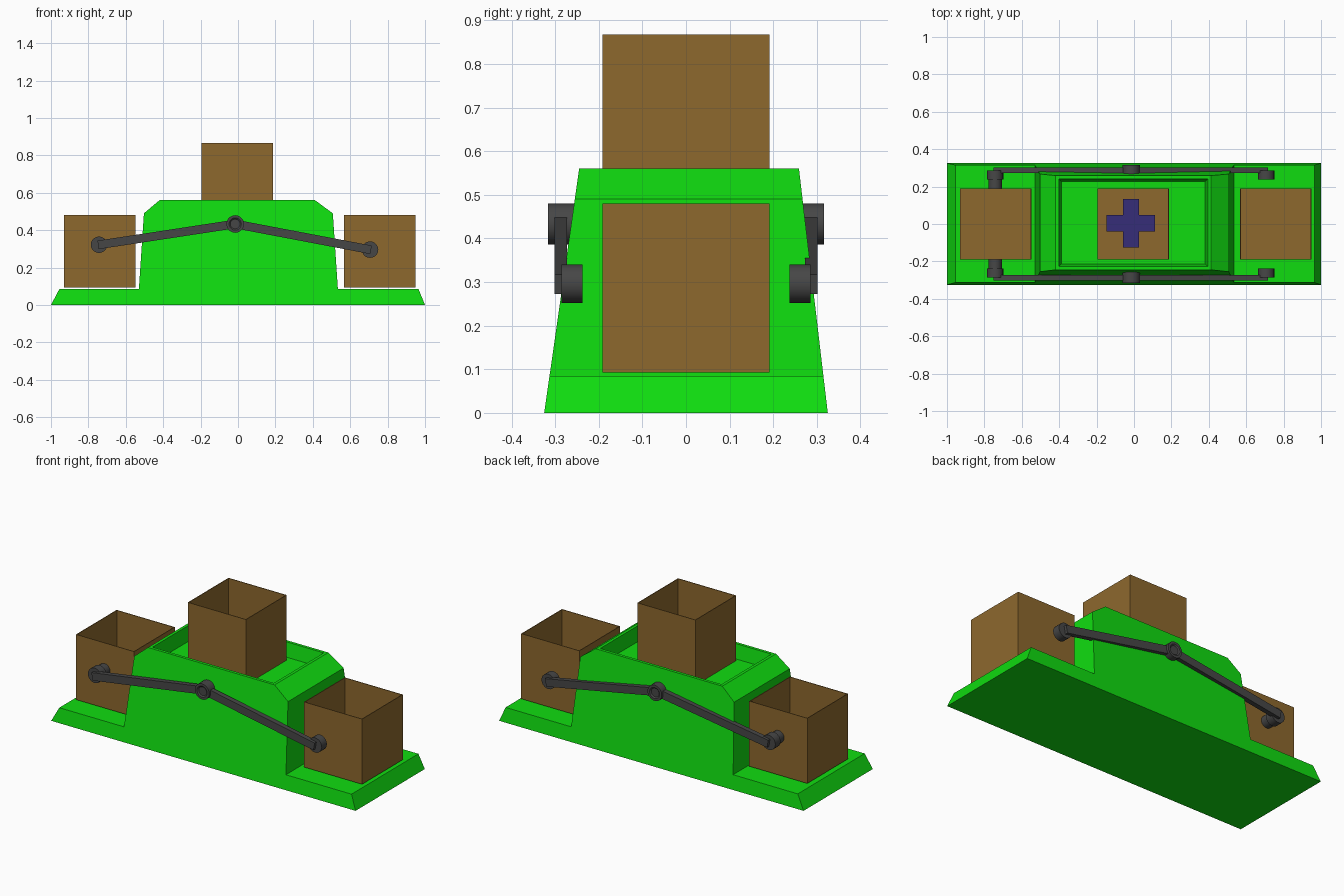
import bpy, bmesh, math
from mathutils import Matrix, Vector

if "Cube" in bpy.data.objects:
    bpy.data.objects.remove(bpy.data.objects["Cube"])


def material(name, rgb):
    m = bpy.data.materials.new(name)
    m.diffuse_color = (*rgb, 1)
    m.use_nodes = True
    m.node_tree.nodes["Principled BSDF"].inputs["Base Color"].default_value = m.diffuse_color
    return m


GREEN = material("bright green", (0.005, 0.72, 0.005))
BROWN = material("crate brown", (0.27, 0.14, 0.027))
GREY = material("dark grey", (0.062, 0.062, 0.062))
BLUE = material("navy blue", (0.037, 0.026, 0.19))


def finish(bm, name, mat, smooth=False):
    bmesh.ops.recalc_face_normals(bm, faces=bm.faces)
    me = bpy.data.meshes.new(name)
    bm.to_mesh(me)
    bm.free()
    me.materials.append(mat)
    ob = bpy.data.objects.new(name, me)
    bpy.context.collection.objects.link(ob)
    if smooth:
        bpy.context.view_layer.objects.active = ob
        ob.select_set(True)
        bpy.ops.object.shade_smooth_by_angle(angle=math.radians(35))
        ob.select_set(False)
    return ob


def add_box(bm, lo, hi):
    lo, hi = Vector(lo), Vector(hi)
    mat = Matrix.Translation((lo + hi) / 2) @ Matrix.Diagonal((*(hi - lo), 1))
    return bmesh.ops.create_cube(bm, size=1, matrix=mat)


def top_face(bm):
    return max(bm.faces, key=lambda f: f.calc_center_median().z)


# Hull: stepped side profile, sides leaning inward with height
def hull():
    profile = [(-1, 0), (-0.955, 0.085), (-0.53, 0.085), (-0.503, 0.49),
               (-0.42, 0.56), (0.412, 0.56), (0.507, 0.49), (0.534, 0.085),
               (0.965, 0.085), (1, 0)]
    bm = bmesh.new()
    front = [bm.verts.new((x, -0.325 + 0.143 * z, z)) for x, z in profile]
    back = [bm.verts.new((x, 0.325 - 0.118 * z, z)) for x, z in profile]
    bm.faces.new(front)
    bm.faces.new(back[::-1])
    n = len(profile)
    for i in range(n):
        j = (i + 1) % n
        bm.faces.new((front[i], front[j], back[j], back[i]))
    bmesh.ops.recalc_face_normals(bm, faces=bm.faces)
    # sunken deck in the roof
    deck = top_face(bm)
    bmesh.ops.inset_region(bm, faces=[deck], thickness=0.025)
    bmesh.ops.inset_region(bm, faces=[deck], thickness=0.02)
    for v in deck.verts:
        v.co.z = 0.477
    finish(bm, "hull", GREEN)


# Open crate with thin walls
def crate(name, x, z):
    h, t = 0.191, 0.006
    bm = bmesh.new()
    add_box(bm, (x - h, -h, z), (x + h, h, z + 0.387))
    bmesh.ops.recalc_face_normals(bm, faces=bm.faces)
    floor = top_face(bm)
    bmesh.ops.inset_region(bm, faces=[floor], thickness=t)
    ext = bmesh.ops.extrude_discrete_faces(bm, faces=[floor])
    for v in ext["faces"][0].verts:
        v.co.z = z + t
    finish(bm, name, BROWN)


# Disc or pin lying along y, with a raised rim on the outer end if asked
def disc(name, x, z, r, y0, y1, side, rim=False):
    bm = bmesh.new()
    mat = Matrix.Translation((x, side * (y0 + y1) / 2, z)) @ Matrix.Rotation(math.pi / 2, 4, 'X')
    bmesh.ops.create_cone(bm, cap_ends=True, segments=20, radius1=r, radius2=r,
                          depth=y1 - y0, matrix=mat)
    if rim:
        cap = max(bm.faces, key=lambda f: side * f.calc_center_median().y)
        bmesh.ops.inset_region(bm, faces=[cap], thickness=r * 0.3)
        bmesh.ops.inset_region(bm, faces=[cap], thickness=r * 0.15, depth=-0.006)
    finish(bm, name, GREY, True)


# Flat bar between two pivots in the xz plane
def bar(name, a, b, side):
    d = Vector((b[0] - a[0], 0, b[1] - a[1]))
    bm = bmesh.new()
    add_box(bm, (-d.length / 2 - 0.005, -0.0145, -0.023), (d.length / 2 + 0.005, 0.0145, 0.023))
    mid = ((a[0] + b[0]) / 2, side * 0.2875, (a[1] + b[1]) / 2)
    bm.transform(Matrix.Translation(mid) @ Matrix.Rotation(-math.atan2(d.z, d.x), 4, 'Y'))
    finish(bm, name, GREY)


hull()
crate("left_crate", -0.74, 0.093)
crate("middle_crate", -0.005, 0.48)
crate("right_crate", 0.758, 0.093)

# Blue cross lying in the middle crate
bm = bmesh.new()
cx, cy, a, w = -0.017, 0.004, 0.13, 0.043
outline = [(-w, -a), (w, -a), (w, -w), (a, -w), (a, w), (w, w),
           (w, a), (-w, a), (-w, w), (-a, w), (-a, -w), (-w, -w)]
plus = bm.faces.new([bm.verts.new((cx + x, cy + y, 0.4865)) for x, y in outline])
ext = bmesh.ops.extrude_face_region(bm, geom=[plus])
for v in ext["geom"]:
    if isinstance(v, bmesh.types.BMVert):
        v.co.z += 0.085
finish(bm, "cross_block", BLUE)

# Jointed carrier arms on both sides
LEFT, MID, RIGHT = (-0.743, 0.322), (-0.015, 0.433), (0.706, 0.296)
for side, tag in ((-1, "front"), (1, "back")):
    bar(tag + "_left_bar", LEFT, MID, side)
    bar(tag + "_right_bar", MID, RIGHT, side)
    disc(tag + "_hub", *MID, 0.047, 0.255, 0.316, side, True)
    disc(tag + "_left_joint", *LEFT, 0.044, 0.237, 0.285, side)
    disc(tag + "_left_pin", *LEFT, 0.036, 0.188, 0.24, side)
    disc(tag + "_right_joint", *RIGHT, 0.044, 0.237, 0.285, side)
